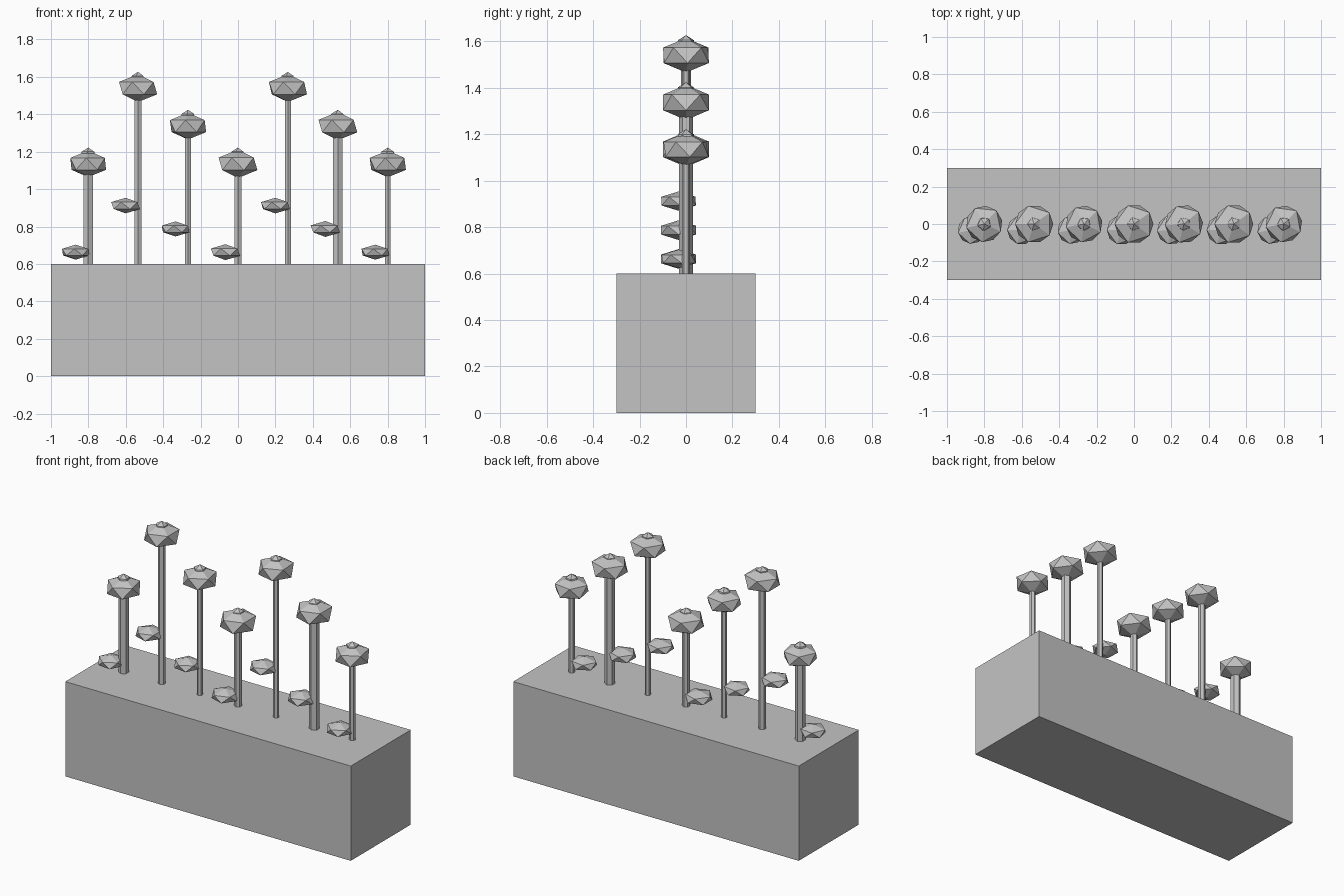
import bpy
from math import radians

default_cube = bpy.data.objects.get("Cube")
if default_cube:
    bpy.data.objects.remove(default_cube, do_unlink=True)

# One plain grey for everything
GREY = (0.55, 0.55, 0.55, 1.0)
grey = bpy.data.materials.new("plain_grey")
grey.use_nodes = True
grey.diffuse_color = GREY
grey.node_tree.nodes["Principled BSDF"].inputs["Base Color"].default_value = GREY


def finish(name):
    obj = bpy.context.object
    obj.name = name
    obj.data.materials.append(grey)
    return obj


def ball(name, location, radius, squash=1.0, turn=180):
    """Low-poly faceted ball, flattened vertically."""
    bpy.ops.mesh.primitive_ico_sphere_add(
        subdivisions=1, radius=radius, location=location,
        rotation=(0, 0, radians(turn)))
    obj = finish(name)
    obj.scale.z = squash
    return obj


def stem(name, x, radius, bottom, top):
    bpy.ops.mesh.primitive_cylinder_add(
        vertices=6, radius=radius, depth=top - bottom,
        location=(x, 0, (top + bottom) / 2))
    return finish(name)


# Planter box
BOX_TOP = 0.6
bpy.ops.mesh.primitive_cube_add(size=1, location=(0, 0, BOX_TOP / 2))
finish("planter_box").scale = (2, 0.6, BOX_TOP)

# Flowers: head height, leaf height, stem radius, head radius, head turn
SHORT, TALL, MIDDLE = (1.135, 0.663), (1.54, 0.912), (1.337, 0.787)
THICK, MEDIUM, THIN = 0.03, 0.022, 0.018
flowers = [
    (SHORT, THICK, 0.109, 192),
    (TALL, MEDIUM, 0.114, 180),
    (MIDDLE, THIN, 0.110, 190),
    (SHORT, MEDIUM, 0.116, 180),
    (TALL, THIN, 0.114, 184),
    (MIDDLE, THICK, 0.116, 180),
    (SHORT, THIN, 0.110, 190),
]
SPACING = 0.267

for i, ((head_z, leaf_z), stem_r, head_r, turn) in enumerate(flowers):
    x = (i - 3) * SPACING
    n = i + 1
    stem(f"stem_{n}", x, stem_r, BOX_TOP - 0.01, head_z)
    ball(f"flower_head_{n}", (x, 0, head_z), head_r, 0.65, turn)
    ball(f"flower_centre_{n}", (x, 0, head_z + 0.047), 0.04, 1.0, turn)
    ball(f"leaf_{n}", (x - 0.067, -0.032, leaf_z), head_r * 0.76, 0.48, turn)
